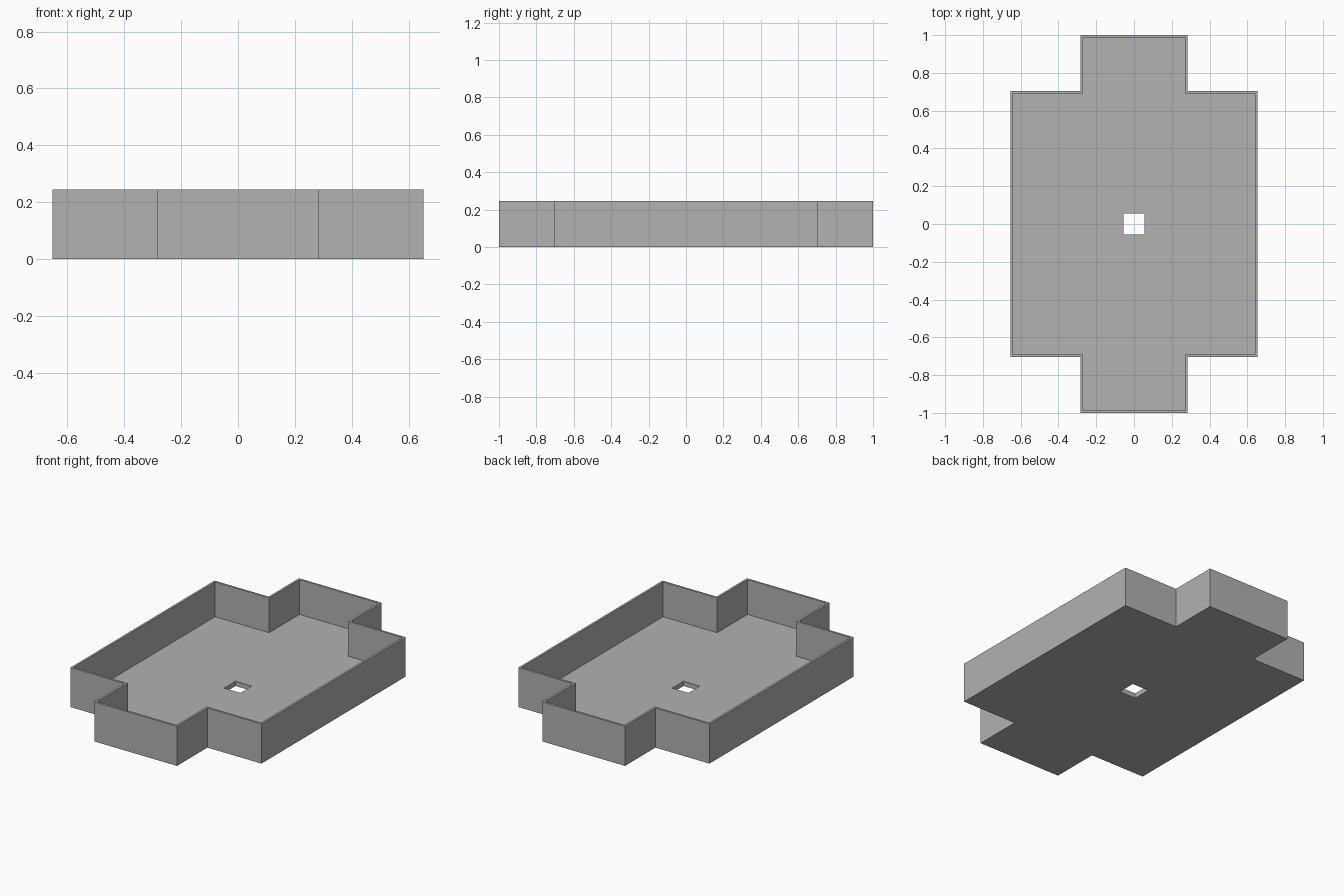
import bpy
import bmesh

cube = bpy.data.objects.get("Cube")
if cube:
    bpy.data.objects.remove(cube, do_unlink=True)

HALF_X, HALF_Y = 0.653, 0.703     # main body
ARM_X, ARM_Y = 0.283, 1.0         # end bays
HEIGHT, FLOOR, WALL = 0.245, 0.03, 0.013
HOLE = 0.056

grey = bpy.data.materials.new("plain_grey")
grey.use_nodes = True
colour = (0.445, 0.445, 0.445, 1)
grey.diffuse_color = colour
grey.node_tree.nodes["Principled BSDF"].inputs["Base Color"].default_value = colour


def add_object(name, bm):
    bmesh.ops.recalc_face_normals(bm, faces=bm.faces[:])
    mesh = bpy.data.meshes.new(name)
    bm.to_mesh(mesh)
    bm.free()
    mesh.materials.append(grey)
    obj = bpy.data.objects.new(name, mesh)
    bpy.context.collection.objects.link(obj)
    return obj


def prism(bm, outline, z0, z1):
    """Extrude a flat outline upward and return its top face."""
    base = bm.faces.new([bm.verts.new((x, y, z0)) for x, y in outline])
    geom = bmesh.ops.extrude_face_region(bm, geom=[base], use_keep_orig=True)["geom"]
    top = next(g for g in geom if isinstance(g, bmesh.types.BMFace))
    bmesh.ops.translate(bm, verts=top.verts[:], vec=(0, 0, z1 - z0))
    bmesh.ops.recalc_face_normals(bm, faces=bm.faces[:])
    return top


# Cross-shaped tray: one corner quadrant mirrored all round
quadrant = [(HALF_X, HALF_Y), (ARM_X, HALF_Y), (ARM_X, ARM_Y)]
right_half = [(x, -y) for x, y in reversed(quadrant)] + quadrant
outline = right_half + [(-x, y) for x, y in reversed(right_half)]

bm = bmesh.new()
top = prism(bm, outline, 0, HEIGHT)
# Thin rim, then sink the inside down to the floor
bmesh.ops.inset_region(bm, faces=[top], thickness=WALL, use_even_offset=True)
inner = bmesh.ops.extrude_discrete_faces(bm, faces=[top])["faces"][0]
bmesh.ops.translate(bm, verts=inner.verts[:], vec=(0, 0, FLOOR - HEIGHT))
tray = add_object("tray", bm)

# Square hole through the middle of the floor
bm = bmesh.new()
square = [(-HOLE, -HOLE), (HOLE, -HOLE), (HOLE, HOLE), (-HOLE, HOLE)]
prism(bm, square, -0.1, 0.1)
cutter = add_object("hole_cutter", bm)
cutter.hide_render = True

cut = tray.modifiers.new("floor_hole", 'BOOLEAN')
cut.operation = 'DIFFERENCE'
cut.solver = 'EXACT'
cut.object = cutter
bpy.context.view_layer.objects.active = tray
bpy.ops.object.modifier_apply(modifier=cut.name)
bpy.data.objects.remove(cutter, do_unlink=True)
